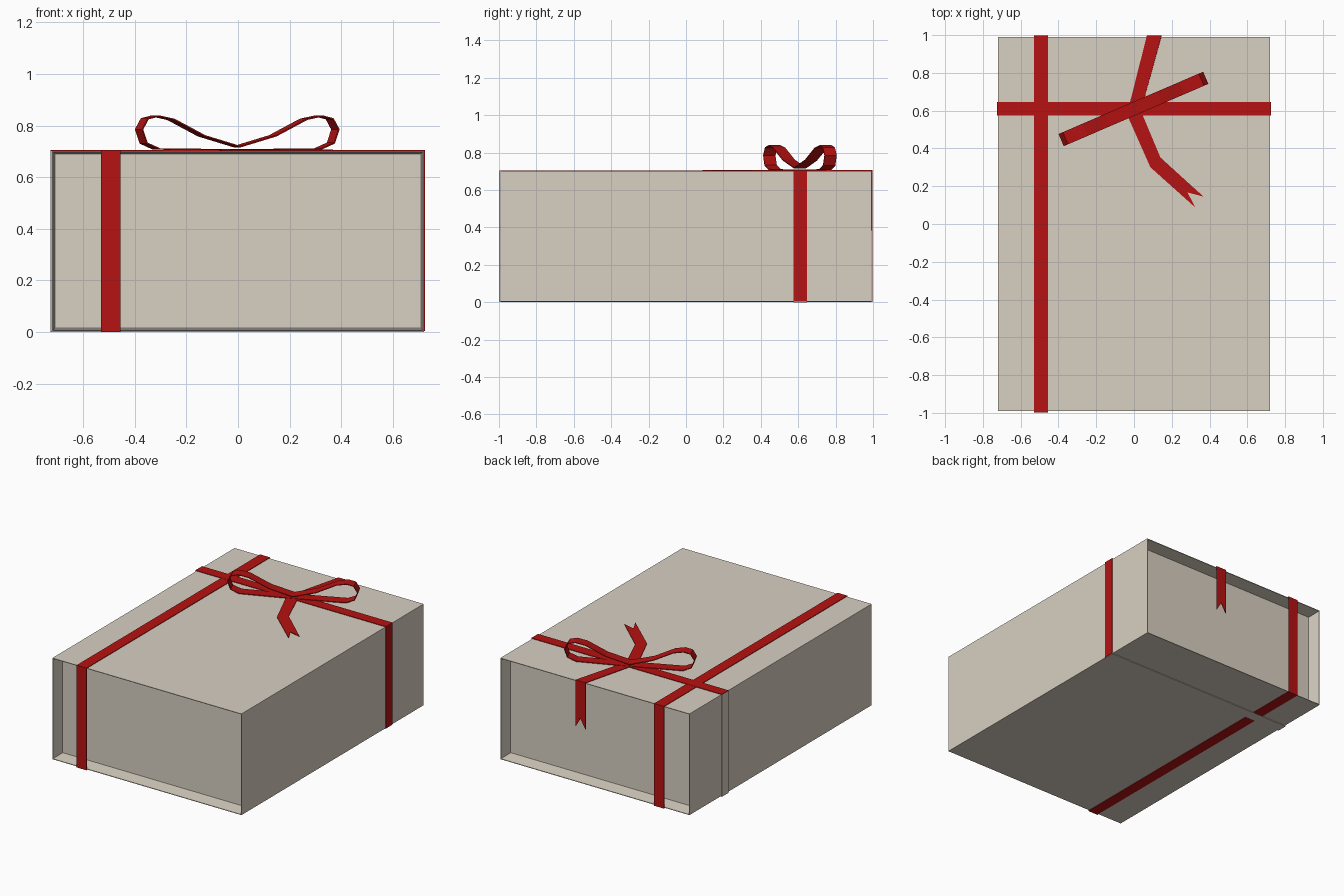
import bpy, bmesh
from math import radians

if "Cube" in bpy.data.objects:
    bpy.data.objects.remove(bpy.data.objects["Cube"])


def material(name, color):
    m = bpy.data.materials.new(name)
    m.diffuse_color = (*color, 1)
    m.use_nodes = True
    m.node_tree.nodes["Principled BSDF"].inputs["Base Color"].default_value = m.diffuse_color
    return m


CARD = material("card", (0.69, 0.63, 0.54))
RED = material("red_ribbon", (0.47, 0.006, 0.006))


def add(name, bm, mat, thickness=0):
    bmesh.ops.recalc_face_normals(bm, faces=bm.faces)
    me = bpy.data.meshes.new(name)
    bm.to_mesh(me)
    bm.free()
    me.materials.append(mat)
    ob = bpy.data.objects.new(name, me)
    bpy.context.collection.objects.link(ob)
    if thickness:
        s = ob.modifiers.new("thickness", 'SOLIDIFY')
        s.thickness = thickness
        s.offset = 0
        s.use_even_offset = True
    return ob


def band(name, path, mat, width, center, angle=0, closed=False, thickness=0.004):
    """Ribbon following a (u, z) path, swept sideways by its width."""
    bm = bmesh.new()
    rows = [[bm.verts.new((u, s * width / 2, z)) for s in (-1, 1)] for u, z in path]
    pairs = list(zip(rows, rows[1:])) + ([(rows[-1], rows[0])] if closed else [])
    for a, b in pairs:
        bm.faces.new((a[0], b[0], b[1], a[1]))
    ob = add(name, bm, mat, thickness)
    ob.location = (*center, 0)
    ob.rotation_euler.z = radians(angle)
    return ob


def sheet(name, points, faces):
    bm = bmesh.new()
    vs = [bm.verts.new(p) for p in points]
    for f in faces:
        bm.faces.new([vs[i] for i in f])
    return add(name, bm, RED, 0.004)


# Box with thin rims and recessed, slightly tapered end panels
W, D, Z0, Z1 = 0.72, 0.991, 0.004, 0.701
bm = bmesh.new()
bmesh.ops.create_cube(bm, size=1)
for v in bm.verts:
    v.co = (v.co.x * 2 * W, v.co.y * 2 * D, Z0 + (v.co.z + 0.5) * (Z1 - Z0))
ends = [f for f in bm.faces if abs(f.normal.y) > 0.9]
bmesh.ops.inset_individual(bm, faces=ends, thickness=0.006)
bmesh.ops.inset_individual(bm, faces=ends, thickness=0.011)
for f in ends:
    for v in f.verts:
        v.co.y *= (D - 0.095) / D
add("box", bm, CARD)

# Lengthwise ribbon all the way round the box
band("long_ribbon", [(-0.996, 0.003), (0.996, 0.003), (0.996, 0.703), (-0.996, 0.703)],
     RED, 0.075, (-0.493, 0), 90, closed=True)

# Crosswise ribbon: red over the top and right, card-coloured on the left and bottom
band("cross_ribbon", [(-0.726, 0.704), (0.723, 0.704), (0.723, 0.004)],
     RED, 0.072, (0, 0.61))
band("cross_band", [(-0.724, 0.702), (-0.724, 0.002), (0.721, 0.002)],
     CARD, 0.072, (0, 0.61))

# Bow: two mirrored loops in one closed band
half = [(0.34, 0.709), (0.395, 0.732), (0.414, 0.785), (0.39, 0.826),
        (0.345, 0.837), (0.28, 0.824), (0.15, 0.76)]
loop = half + [(0, 0.718)] + [(-u, z) for u, z in reversed(half)] + [(0, 0.706)]
band("bow", loop, RED, 0.07, (-0.003, 0.609), 23.3, closed=True, thickness=0.005)

# Front tail lying on the lid, bent once and ending in a notch
z = 0.705
sheet("front_tail",
      [(-0.03, 0.563, z), (0.04, 0.59, z), (0.14, 0.352, z), (0.087, 0.30, z),
       (0.368, 0.145, z), (0.283, 0.167, z), (0.325, 0.087, z), (0.0, 0.63, z)],
      [(0, 3, 2, 1, 7), (3, 6, 5, 4, 2)])

# Back tail running over the rear edge and hanging down
y = 0.995
sheet("back_tail",
      [(-0.03, 0.61, z), (0.04, 0.61, z), (0.145, y, z), (0.068, y, z),
       (0.145, y, 0.385), (0.107, y, 0.45), (0.068, y, 0.385)],
      [(0, 1, 2, 3), (3, 2, 4, 5, 6)])
